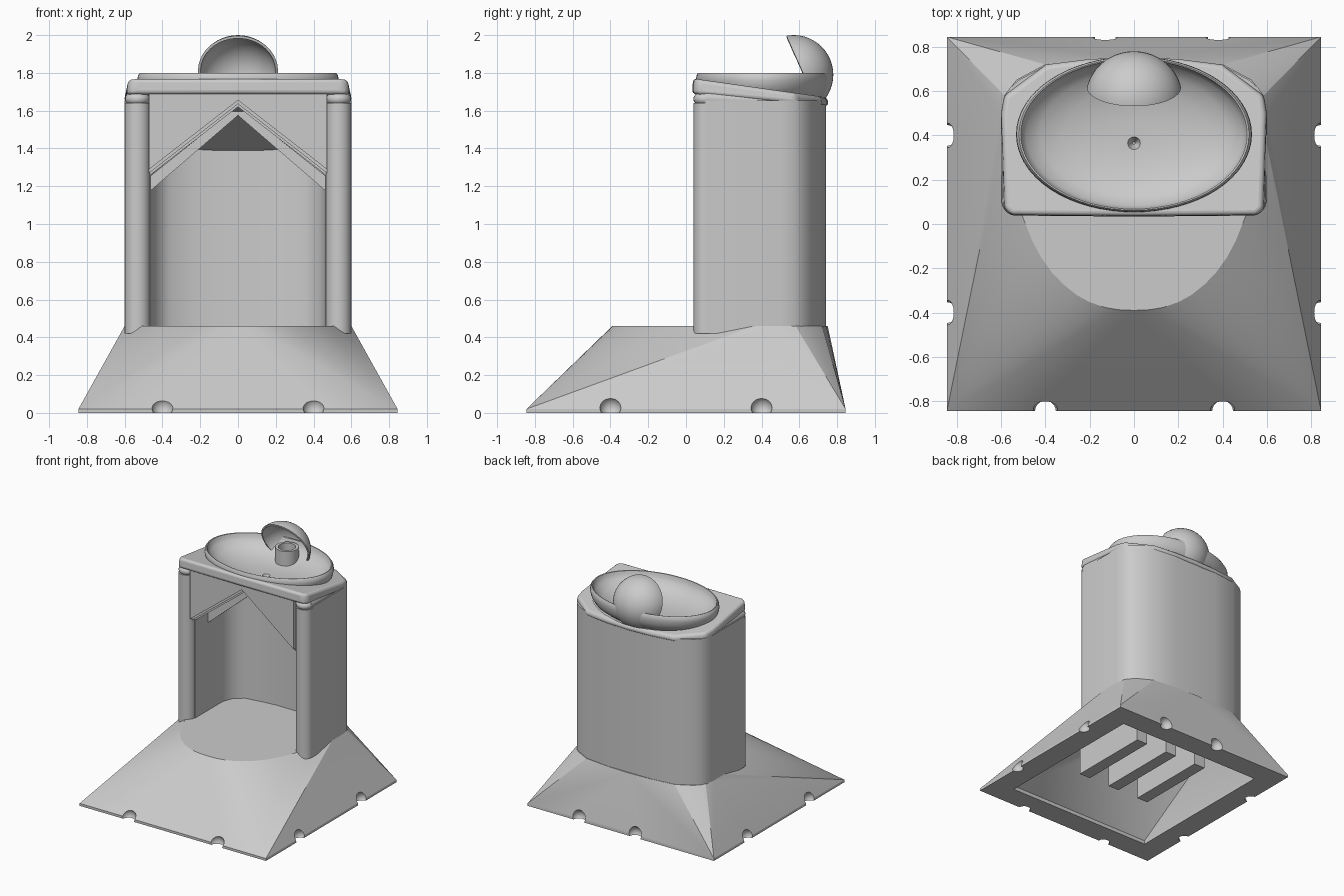
import bpy, bmesh, math
from mathutils import Matrix, Vector

cube = bpy.data.objects.get("Cube")
if cube:
    bpy.data.objects.remove(cube, do_unlink=True)

grey = bpy.data.materials.new("plain grey")
grey.use_nodes = True
grey.diffuse_color = (0.6, 0.6, 0.6, 1)
grey.node_tree.nodes["Principled BSDF"].inputs["Base Color"].default_value = (0.6, 0.6, 0.6, 1)


def finish(name, bm, angle=35):
    """Turn a bmesh into a shaded object."""
    bmesh.ops.recalc_face_normals(bm, faces=bm.faces)
    mesh = bpy.data.meshes.new(name)
    bm.to_mesh(mesh)
    bm.free()
    ob = bpy.data.objects.new(name, mesh)
    bpy.context.collection.objects.link(ob)
    mesh.materials.append(grey)
    shade(ob, angle)
    return ob


def select(ob):
    bpy.ops.object.select_all(action='DESELECT')
    ob.select_set(True)
    bpy.context.view_layer.objects.active = ob


def shade(ob, angle=35):
    select(ob)
    bpy.ops.object.shade_smooth_by_angle(angle=math.radians(angle))


def mirror(half):
    """Complete an outline given from the middle front to the middle back on +x."""
    return half + [(-x, y) for x, y in reversed(half) if x > 0]


def prism(name, low, high):
    """Solid between two matching rings of points."""
    bm = bmesh.new()
    a = [bm.verts.new(p) for p in low]
    b = [bm.verts.new(p) for p in high]
    n = len(a)
    bm.faces.new(a)
    bm.faces.new(b)
    for i in range(n):
        j = (i + 1) % n
        bm.faces.new((a[i], a[j], b[j], b[i]))
    return finish(name, bm)


def upright(name, outline, z0, z1):
    return prism(name, [(x, y, z0) for x, y in outline], [(x, y, z1) for x, y in outline])


def plate(name, outline, y0, y1):
    return prism(name, [(x, y0, z) for x, z in outline], [(x, y1, z) for x, z in outline])


def hull(name, points):
    bm = bmesh.new()
    for p in points:
        bm.verts.new(p)
    bmesh.ops.convex_hull(bm, input=bm.verts)
    return finish(name, bm)


def ball(name, loc, r, scale=(1, 1, 1)):
    bm = bmesh.new()
    mat = Matrix.Translation(loc) @ Matrix.Diagonal((*scale, 1))
    bmesh.ops.create_uvsphere(bm, u_segments=24, v_segments=12, radius=r, matrix=mat)
    return finish(name, bm)


def rod(name, p, q, r0, r1):
    """Cylinder or taper from p to q."""
    p, q = Vector(p), Vector(q)
    d = q - p
    mat = Matrix.Translation((p + q) / 2) @ d.to_track_quat('Z', 'Y').to_matrix().to_4x4()
    bm = bmesh.new()
    bmesh.ops.create_cone(bm, cap_ends=True, segments=28, radius1=r0, radius2=r1,
                          depth=d.length, matrix=mat)
    return finish(name, bm)


def apply(ob, kind, **settings):
    mod = ob.modifiers.new(kind.title(), kind)
    for key, value in settings.items():
        setattr(mod, key, value)
    select(ob)
    bpy.ops.object.modifier_apply(modifier=mod.name)


def cut(ob, cutter):
    cutter.hide_render = True
    apply(ob, 'BOOLEAN', object=cutter, operation='DIFFERENCE', solver='EXACT')
    bpy.data.objects.remove(cutter, do_unlink=True)


def square(s, z):
    return [(x, y, z) for x in (-s, s) for y in (-s, s)]


# Flared hollow base with drain notches around the foot
FOOT = .845
deck = mirror([(0, -.39), (.07, -.387), (.13, -.377), (.2, -.353), (.26, -.32), (.32, -.272),
               (.37, -.22), (.42, -.15), (.46, -.075), (.51, .05), (.56, .2), (.6, .36),
               (.6, .5), (.585, .58), (.53, .65), (.4, .72), (.2, .743), (0, .75)])
base = hull("base", square(FOOT, 0) + square(FOOT, .02) + [(x, y, .46) for x, y in deck])
cut(base, hull("base_hollow", square(.66, -.02) + square(.66, .03)
               + [(x * .87, .15 + (y - .15) * .87, .42) for x, y in deck]))
notches = [(s * FOOT, t * .4) for s in (-1, 1) for t in (-1, 1)]
notches += [(-.4, -FOOT), (.4, -FOOT), (-.13, FOOT), (.38, FOOT)]
for x, y in notches:
    cut(base, ball("notch", (x, y, .03), .056))
shade(base, 22)

# Ribs under the deck
for i in (-1, 0, 1):
    x = i * .29 - .02
    upright("under_rib", [(x - .05, -.27), (x + .05, -.27), (x + .05, .42), (x - .05, .42)], .09, .43)

# U-shaped cabinet wall
outer = [(.6, .1), (.6, .5), (.587, .575), (.56, .615), (.52, .65), (.4, .715), (.2, .74)]
inner = [(.46, .1), (.46, .46), (.43, .54), (.36, .6), (.2, .625), (.1, .635)]
wall = outer + [(-x, y) for x, y in reversed(outer)] + [(-x, y) for x, y in inner] + inner[::-1]
upright("cabinet_wall", wall, .42, 1.655)

# Front posts with rounded caps and tapering side beads
for s in (-1, 1):
    x = s * .532
    rod("front_post", (x, .108, .42), (x, .108, 1.64), .068, .068)
    ball("post_cap", (x, .105, 1.662), .066, (1, 1, .65))
    rod("side_bead", (s * .555, .1, 1.664), (s * .56, .5, 1.65), .042, .03)

# Gabled front panel, in three receding layers
for y, drop in ((.05, 0), (.075, .02), (.1, .035)):
    plate("gable_panel", [(-.47, 1.29 - drop), (0, 1.655 - drop), (.47, 1.29 - drop),
                          (.47, 1.7), (-.47, 1.7)], y, y + .025)

# Brace behind the gable and the ceiling falling away to the back wall
plate("gable_brace", [(-.47, 1.17), (0, 1.575), (.47, 1.17), (.47, 1.25), (.03, 1.6),
                      (-.03, 1.6), (-.47, 1.25)], .27, .3)
ceiling = [(.28, 1.575), (.28, 1.6), (.67, 1.6), (.67, 1.37)]
prism("ceiling", [(-.47, y, z) for y, z in ceiling], [(.47, y, z) for y, z in ceiling])

# Counter slab, sloping down to the back
rim = mirror([(0, .032), (.56, .037), (.59, .065), (.603, .5), (.59, .58), (.4, .722), (.2, .747), (0, .755)])
slab = prism("counter", [(x, y, 1.692 - .09 * y) for x, y in rim],
             [(x * .985, .4 + (y - .4) * .985, 1.775 - .14 * y) for x, y in rim])
apply(slab, 'BEVEL', width=.028, segments=4, limit_method='ANGLE', angle_limit=math.radians(40))

BOWL_Y, RX, RY = .405, .53, .35


def ellipse(f, z, n=64):
    turns = [math.tau * i / n for i in range(n)]
    return [(RX * f * math.cos(t), BOWL_Y + RY * f * math.sin(t), z) for t in turns]


cut(slab, prism("bowl_opening", ellipse(.965, 1.5), ellipse(.965, 1.9)))
shade(slab)

# Oval bowl, turned from a profile and stretched
profile = [(.2, 1.585), (.5, 1.6), (.8, 1.64), (.93, 1.68), (.985, 1.72), (1.005, 1.76),
           (1, 1.785), (.98, 1.8), (.965, 1.798), (.95, 1.775), (.92, 1.75), (.8, 1.707),
           (.6, 1.677), (.4, 1.66), (.2, 1.652)]
bm = bmesh.new()
rings = [[bm.verts.new(p) for p in ellipse(f, z)] for f, z in profile]
for a, b in zip(rings, rings[1:]):
    for i in range(len(a)):
        j = (i + 1) % len(a)
        bm.faces.new((a[i], a[j], b[j], b[i]))
bm.faces.new(rings[0])
bm.faces.new(rings[-1])
bowl = finish("bowl", bm)
cut(bowl, rod("drain_hole", (0, .365, 1.602), (0, .365, 1.7), .006, .05))
shade(bowl, 40)

# Spout cup beneath the hood
cup = rod("spout_cup", (0, .635, 1.665), (0, .635, 1.785), .088, .088)
cut(cup, rod("cup_hole", (0, .635, 1.7), (0, .635, 1.9), .065, .065))
shade(cup)

# Spherical hood, sliced open toward the front
bm = bmesh.new()
bmesh.ops.create_uvsphere(bm, u_segments=48, v_segments=24, radius=.21,
                          matrix=Matrix.Translation((0, .57, 1.79)) @ Matrix.Diagonal((1.04, 1, 1, 1)))
bmesh.ops.bisect_plane(bm, geom=bm.verts[:] + bm.edges[:] + bm.faces[:], plane_co=(0, .53, 2),
                       plane_no=(0, 1, .45), clear_inner=True)
hood = finish("hood", bm)
apply(hood, 'SOLIDIFY', thickness=.014, offset=-1)
shade(hood)
